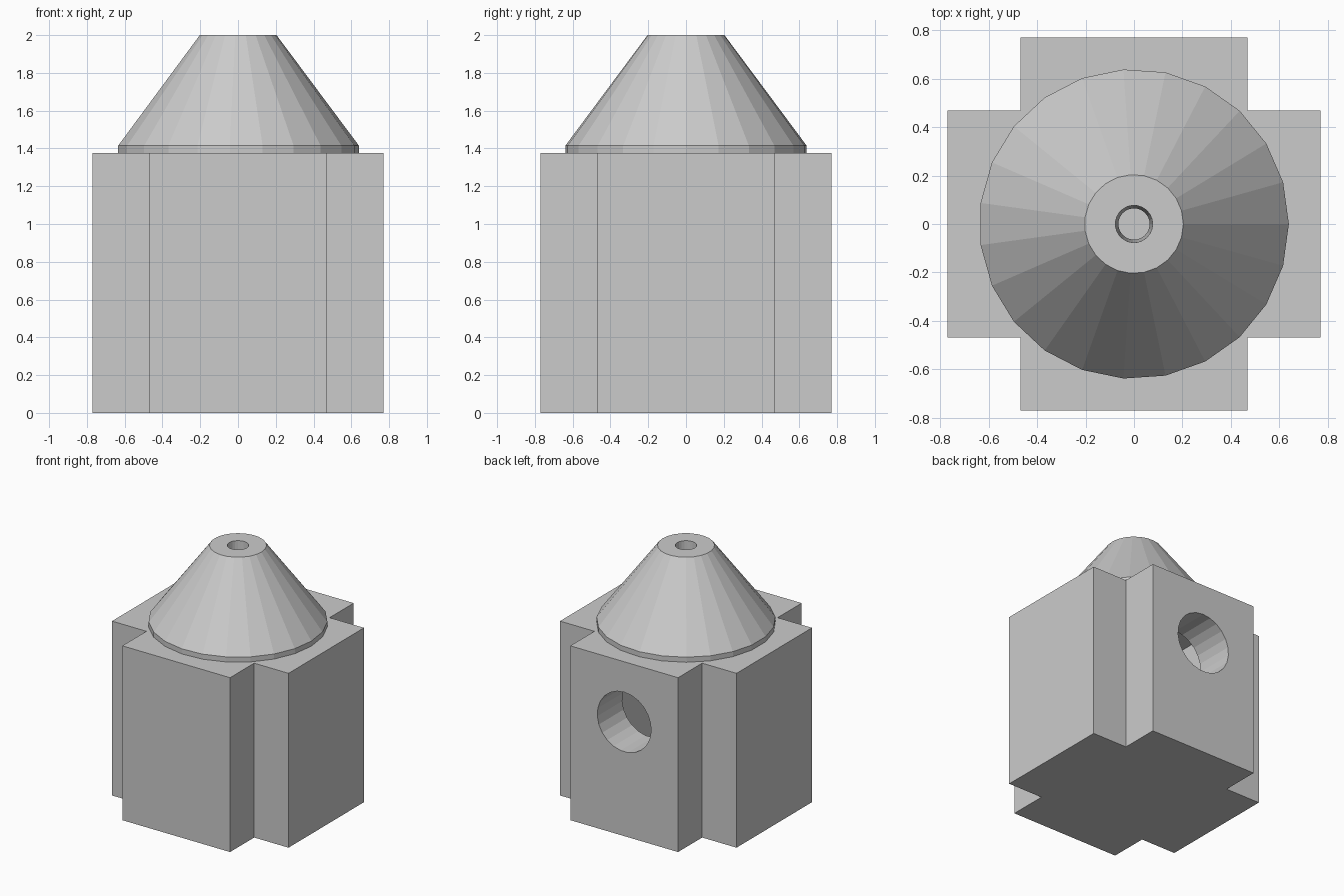
import bpy
import bmesh
from math import pi, cos, sin
from mathutils import Matrix, Vector

start_cube = bpy.data.objects.get("Cube")
if start_cube:
    bpy.data.objects.remove(start_cube, do_unlink=True)

SIDES = 23            # facets of every round part
ARM, CORE = 0.77, 0.47
BODY_TOP = 1.375

grey = bpy.data.materials.new("light grey")
grey.use_nodes = True
grey.diffuse_color = (0.6, 0.6, 0.6, 1)
grey.node_tree.nodes["Principled BSDF"].inputs["Base Color"].default_value = grey.diffuse_color


def finish(name, bm):
    bmesh.ops.recalc_face_normals(bm, faces=bm.faces)
    mesh = bpy.data.meshes.new(name)
    bm.to_mesh(mesh)
    bm.free()
    mesh.materials.append(grey)
    obj = bpy.data.objects.new(name, mesh)
    bpy.context.collection.objects.link(obj)
    return obj


def cylinder(name, radius, depth, matrix):
    bm = bmesh.new()
    bmesh.ops.create_cone(bm, cap_ends=True, segments=SIDES, radius1=radius,
                          radius2=radius, depth=depth, matrix=matrix)
    return finish(name, bm)


def box(name, low, high):
    low, high = Vector(low), Vector(high)
    bm = bmesh.new()
    bmesh.ops.create_cube(bm, size=1, matrix=Matrix.Translation((low + high) / 2)
                          @ Matrix.Diagonal((high - low).to_4d()))
    return finish(name, bm)


def cut(target, cutter):
    mod = target.modifiers.new("cut", "BOOLEAN")
    mod.operation = "DIFFERENCE"
    mod.solver = "EXACT"
    mod.object = cutter
    with bpy.context.temp_override(object=target, active_object=target):
        bpy.ops.object.modifier_apply(modifier=mod.name)
    bpy.data.objects.remove(cutter, do_unlink=True)


# Cross-shaped body: one quarter of the outline, turned four times
bm = bmesh.new()
quarter = [(ARM, -CORE), (ARM, CORE), (CORE, CORE)]
outline = []
for turn in range(4):
    spin = Matrix.Rotation(turn * pi / 2, 3, "Z")
    outline += [bm.verts.new(spin @ Vector((x, y, 0))) for x, y in quarter]
base = bm.faces.new(outline)
top = bmesh.ops.extrude_face_region(bm, geom=[base])
bmesh.ops.translate(bm, vec=(0, 0, BODY_TOP),
                    verts=[v for v in top["geom"] if isinstance(v, bmesh.types.BMVert)])
body = finish("cross_body", bm)

# Inner chamber, then the round entrance in the back arm
inner = CORE - 0.01
cut(body, box("chamber_cutter", (-inner, -inner, 0.15), (inner, inner, BODY_TOP - 0.02)))
cut(body, cylinder("entrance_cutter", 0.235, 0.6,
                   Matrix.Translation((0, 0.7, 0.9)) @ Matrix.Rotation(pi / 2, 4, "X")))
cut(body, cylinder("vent_cutter", 0.065, 0.2, Matrix.Translation((0, 0, BODY_TOP))))

# Conical roof with a rim and a slightly tapered vent, turned from a closed profile
bm = bmesh.new()
profile = [(0.64, BODY_TOP), (0.64, 1.415), (0.204, 2), (0.077, 2), (0.065, BODY_TOP)]
rings = []
for i in range(SIDES):
    a = 2 * pi * i / SIDES
    rings.append([bm.verts.new((r * cos(a), r * sin(a), z)) for r, z in profile])
for i, ring in enumerate(rings):
    following = rings[(i + 1) % SIDES]
    for j in range(len(profile)):
        k = (j + 1) % len(profile)
        bm.faces.new((ring[j], following[j], following[k], ring[k]))
finish("cone_roof", bm)
